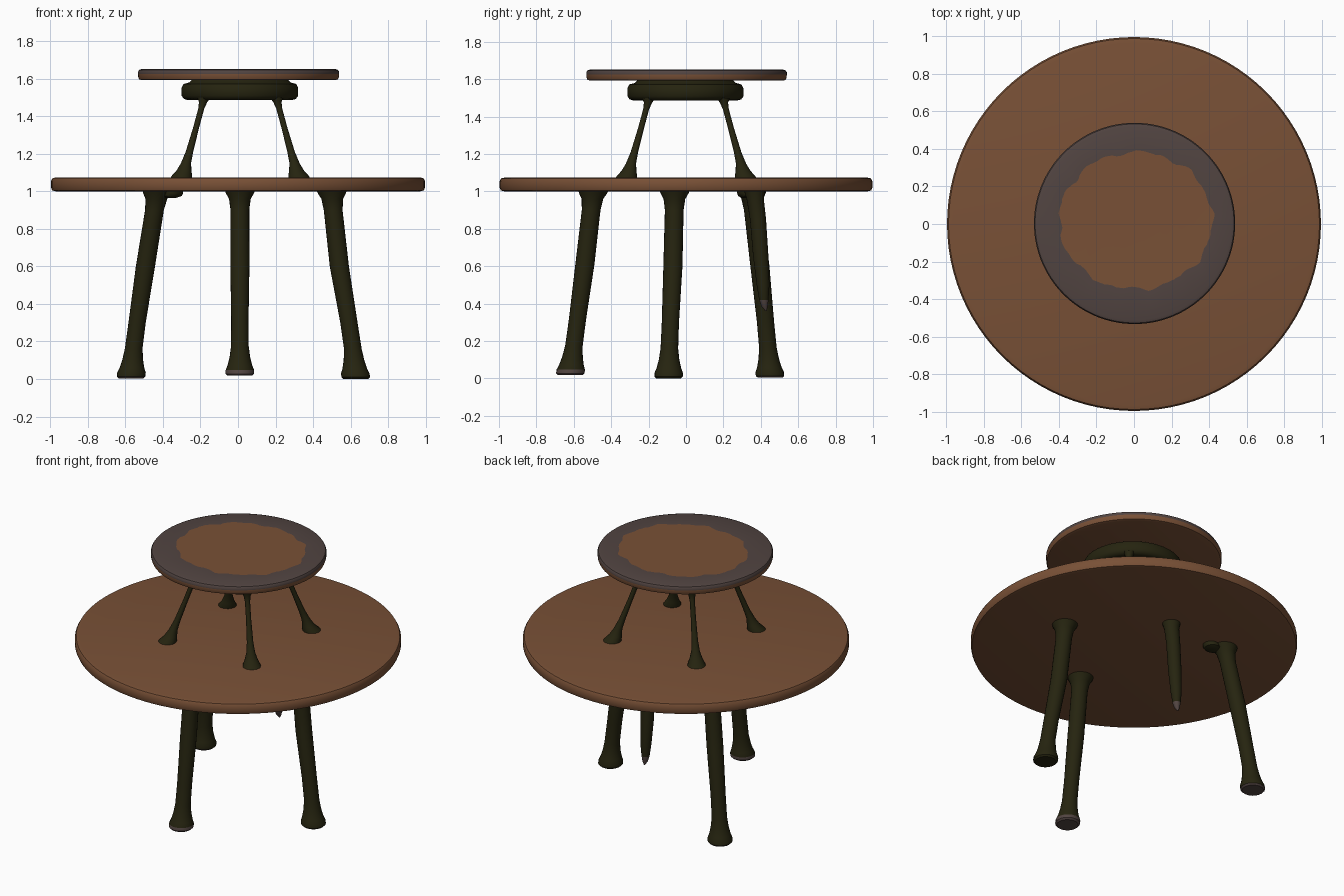
import bpy, bmesh, math, random

if "Cube" in bpy.data.objects:
    bpy.data.objects.remove(bpy.data.objects["Cube"])
random.seed(4)


def material(name, rgb):
    m = bpy.data.materials.new(name)
    m.diffuse_color = (*rgb, 1)
    m.use_nodes = True
    m.node_tree.nodes["Principled BSDF"].inputs["Base Color"].default_value = m.diffuse_color
    return m


BROWN = material("warm brown wood", (0.19, 0.081, 0.037))
GREEN = material("dark olive metal", (0.019, 0.0175, 0.005))
GREY = material("mauve grey", (0.083, 0.058, 0.053))


def skin(name, rings, mats, band_mats):
    """Join stacked rings of points into a closed smooth solid; one material index per band."""
    bm = bmesh.new()
    loops = [[bm.verts.new(p) for p in r] for r in rings]
    n = len(loops[0])
    for k in range(len(loops) - 1):
        a, b = loops[k], loops[k + 1]
        for i in range(n):
            j = (i + 1) % n
            bm.faces.new((a[i], a[j], b[j], b[i])).material_index = band_mats[k]
    bm.faces.new(loops[0][::-1]).material_index = band_mats[0]
    bm.faces.new(loops[-1]).material_index = 0
    bmesh.ops.recalc_face_normals(bm, faces=bm.faces)
    me = bpy.data.meshes.new(name)
    bm.to_mesh(me)
    bm.free()
    for m in mats:
        me.materials.append(m)
    ob = bpy.data.objects.new(name, me)
    bpy.context.collection.objects.link(ob)
    bpy.context.view_layer.objects.active = ob
    ob.select_set(True)
    bpy.ops.object.shade_smooth_by_angle(angle=math.radians(40))
    ob.select_set(False)
    return ob


def ring(x, y, z, r, n):
    return [(x + r * math.cos(2 * math.pi * i / n), y + r * math.sin(2 * math.pi * i / n), z)
            for i in range(n)]


def disc(name, profile, mats, n=96, x=0.0, y=0.0, band_mats=None):
    rings = [ring(x, y, z, r, n) for r, z in profile]
    return skin(name, rings, mats, band_mats or [0] * (len(rings) - 1))


def leg(name, path, mats=(GREEN,), band_mats=None, n=20):
    """path: (x, y, z, radius) from bottom to top."""
    rings = [ring(*p, n) for p in path]
    return skin(name, rings, mats, band_mats or [0] * (len(rings) - 1))


# Large lower tabletop
disc("lower_tabletop", [(0.97, 1.0), (0.99, 1.005), (0.996, 1.02), (0.996, 1.055),
                        (0.988, 1.07), (0.965, 1.075)], [BROWN])

# Small upper tabletop: brown with a mauve rim and an uneven brown centre patch
N = 120
wave = [0.008 * math.sin(9 * t * math.tau / N + 1) + 0.006 * math.sin(17 * t * math.tau / N)
        + random.uniform(-0.003, 0.003) for t in range(N)]
upper = [ring(0.003, 0.003, z, r, N) for r, z in
         [(0.515, 1.592), (0.53, 1.597), (0.535, 1.61), (0.536, 1.625),
          (0.536, 1.637), (0.53, 1.647), (0.515, 1.652)]]
patch = []
for i in range(N):
    a = math.tau * i / N
    patch.append((0.01 + (0.408 + wave[i]) * math.cos(a),
                  0.018 + (0.365 + wave[i]) * math.sin(a), 1.651))
skin("upper_tabletop", upper + [patch], [BROWN, GREY], [0, 0, 0, 1, 1, 1, 1])

# Round apron with a neck under the upper tabletop
disc("upper_apron", [(0.28, 1.487), (0.298, 1.492), (0.311, 1.51), (0.311, 1.55),
                     (0.3, 1.572), (0.27, 1.58), (0.25, 1.6)], [GREEN], 64, 0.01, -0.003)

# Four thin splayed legs between the tabletops
for sx, xn in ((-1, "left"), (1, "right")):
    for sy, yn in ((-1, "front"), (1, "back")):
        prof = [(0.325, 1.06, 0.06), (0.315, 1.085, 0.053), (0.305, 1.11, 0.04), (0.294, 1.15, 0.027),
                (0.276, 1.21, 0.02), (0.24, 1.34, 0.016), (0.213, 1.44, 0.016),
                (0.203, 1.475, 0.022), (0.198, 1.5, 0.036)]
        leg(f"upper_leg_{yn}_{xn}",
            [(0.012 + sx * (d - 0.005), sy * d, z, r) for d, z, r in prof], n=16)


# Lower legs: flared foot, slightly bent shaft, flared head
HEIGHTS = [(0.0, 0.066), (0.01, 0.076), (0.03, 0.076), (0.055, 0.066), (0.1, 0.055), (0.16, 0.047),
           (0.3, 0.046), (0.6, 0.051), (0.9, 0.05), (0.96, 0.058), (0.99, 0.075), (1.02, 0.085)]


def bend(points, z):
    """Piecewise straight interpolation of (z, x, y) points."""
    for (z0, x0, y0), (z1, x1, y1) in zip(points, points[1:]):
        if z <= z1:
            t = (z - z0) / (z1 - z0)
            return x0 + t * (x1 - x0), y0 + t * (y1 - y0)
    return points[-1][1:]


def lower_leg(name, points, lift, sole):
    path = [(*bend(points, z), z + lift * (1 - z), r) for z, r in HEIGHTS]
    leg(name, path, (GREEN, GREY), [1 if k < sole else 0 for k in range(len(path) - 1)])


lower_leg("lower_leg_front", [(0, 0.01, -0.62), (0.2, 0.01, -0.594), (0.6, 0.01, -0.541),
                              (1.05, 0.01, -0.49)], 0.018, 2)
lower_leg("lower_leg_right", [(0, 0.628, -0.093), (0.2, 0.608, -0.088), (0.6, 0.54, -0.07),
                              (0.9, 0.507, -0.063), (1.05, 0.495, -0.06)], 0.0, 0)
lower_leg("lower_leg_left", [(0, -0.57, 0.45), (0.2, -0.552, 0.435), (0.6, -0.493, 0.395),
                             (0.9, -0.445, 0.36), (1.05, -0.42, 0.345)], 0.004, 1)

# Broken back leg hanging short, with a mauve tip
leg("broken_back_leg", [(0.01, 0.428, 0.36, 0.003), (0.01, 0.42, 0.385, 0.017), (0.01, 0.416, 0.42, 0.025),
                        (0.01, 0.412, 0.5, 0.034), (0.01, 0.4, 0.65, 0.041), (0.01, 0.385, 0.85, 0.043),
                        (0.01, 0.37, 0.96, 0.046), (0.01, 0.365, 1.02, 0.06)],
    (GREEN, GREY), [1, 1, 0, 0, 0, 0, 0])

# Small knob where an upper leg pokes through beside the left leg
leg("leg_knob", [(-0.36, 0.33, 0.965, 0.03), (-0.35, 0.33, 0.975, 0.05),
                 (-0.345, 0.325, 0.99, 0.052), (-0.34, 0.32, 1.02, 0.05)])
